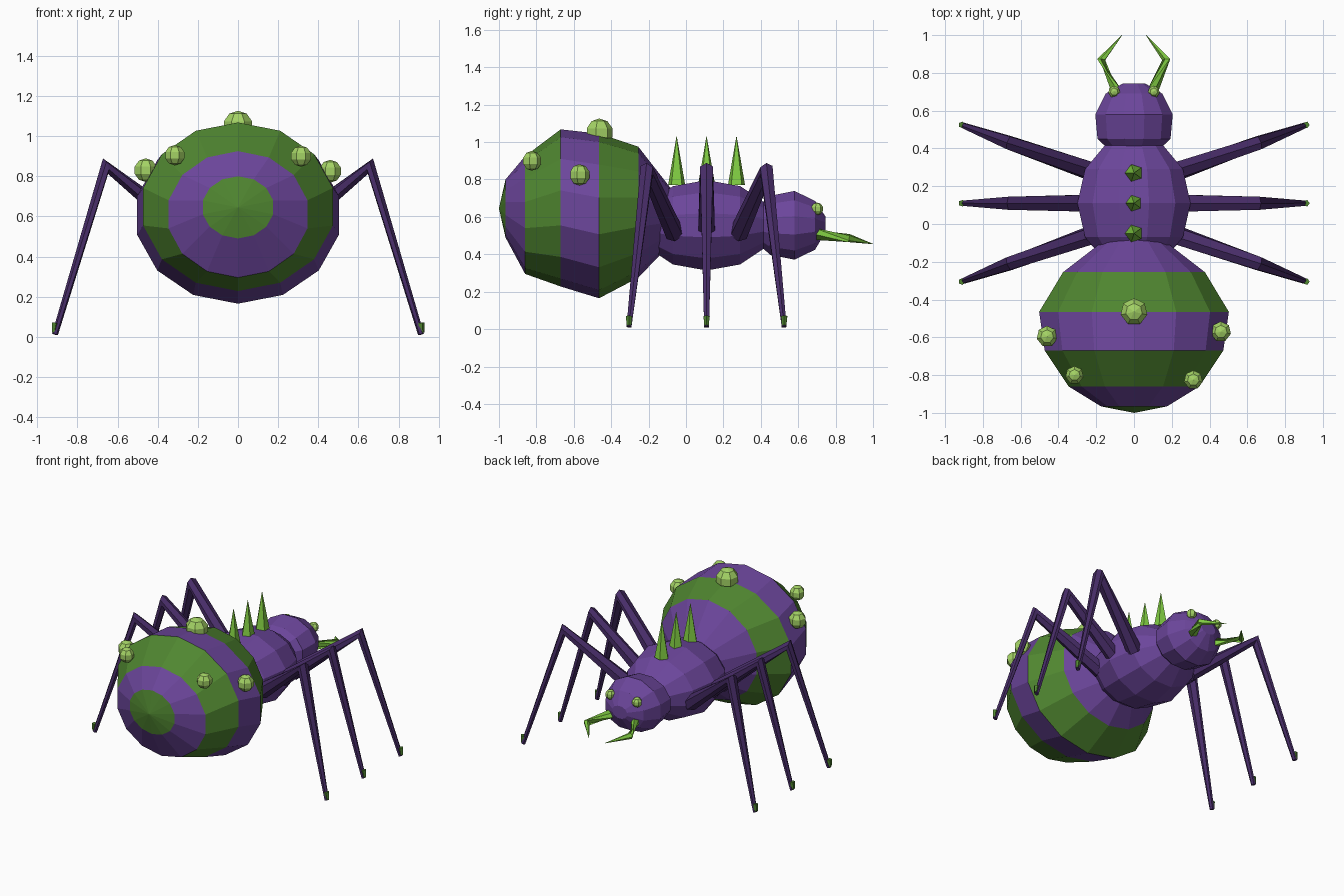
import bpy, bmesh, math
from mathutils import Vector, Matrix

cube = bpy.data.objects.get("Cube")
if cube:
    bpy.data.objects.remove(cube, do_unlink=True)


def material(name, rgb):
    m = bpy.data.materials.new(name)
    m.use_nodes = True
    m.diffuse_color = (*rgb, 1)
    m.node_tree.nodes["Principled BSDF"].inputs["Base Color"].default_value = (*rgb, 1)
    return m


PURPLE = material("purple", (0.15, 0.061, 0.33))
DARK = material("dark purple", (0.065, 0.026, 0.14))
GREEN = material("green", (0.08, 0.24, 0.03))
LIME = material("lime", (0.22, 0.61, 0.055))
PALE = material("pale green", (0.37, 0.65, 0.13))


def finish(name, bm, *mats):
    bmesh.ops.recalc_face_normals(bm, faces=bm.faces)
    mesh = bpy.data.meshes.new(name)
    bm.to_mesh(mesh)
    bm.free()
    for m in mats:
        mesh.materials.append(m)
    ob = bpy.data.objects.new(name, mesh)
    bpy.context.collection.objects.link(ob)
    return ob


def bridge(bm, rings, banded=False):
    """Join successive vertex loops with quads and cap both ends."""
    n = len(rings[0])
    for k, (a, b) in enumerate(zip(rings, rings[1:])):
        for i in range(n):
            j = (i + 1) % n
            f = bm.faces.new((a[i], a[j], b[j], b[i]))
            f.material_index = (k + 1) % 2 if banded else 0
    bm.faces.new(rings[0])
    bm.faces.new(rings[-1])


def body(name, profile, sides, turn, mats):
    """Elliptical rings along y; each entry is y, centre z, x radius, z radius."""
    bm = bmesh.new()
    rings = []
    for y, z, rx, rz in profile:
        angles = [math.tau * (i + turn) / sides for i in range(sides)]
        rings.append([bm.verts.new((rx * math.sin(a), y, z + rz * math.cos(a))) for a in angles])
    bridge(bm, rings, len(mats) > 1)
    bmesh.ops.remove_doubles(bm, verts=bm.verts, dist=0.0005)
    return finish(name, bm, *mats)


def tube(name, path, radii, sides, mat):
    """Tapered limb through a few points, with mitred joints."""
    bm = bmesh.new()
    pts = [Vector(p) for p in path]
    rings = []
    for i, (p, r) in enumerate(zip(pts, radii)):
        ahead = (pts[min(i + 1, len(pts) - 1)] - p).normalized()
        behind = (p - pts[max(i - 1, 0)]).normalized()
        t = (ahead + behind).normalized()
        u = t.cross(Vector((0, 1, 0.01))).normalized()
        v = t.cross(u)
        rings.append([bm.verts.new(p + r * (u * math.cos(a) + v * math.sin(a)))
                      for a in [math.tau * k / sides for k in range(sides)]])
    bridge(bm, rings)
    return finish(name, bm, mat)


def bump(name, pos, r, mat):
    bm = bmesh.new()
    bmesh.ops.create_uvsphere(bm, u_segments=7, v_segments=5, radius=r,
                              matrix=Matrix.Translation(pos))
    return finish(name, bm, mat)


# Striped abdomen
body("abdomen", [(-1.0, 0.645, 0.0004, 0.0004), (-0.965, 0.645, 0.18, 0.155),
                 (-0.86, 0.61, 0.355, 0.315), (-0.67, 0.648, 0.485, 0.42),
                 (-0.465, 0.605, 0.515, 0.44), (-0.255, 0.625, 0.385, 0.35),
                 (-0.04, 0.6, 0.1, 0.1)], 14, 0, [GREEN, PURPLE]).data
abdomen = bpy.data.objects["abdomen"].data
for f in abdomen.polygons:  # green tail cap, then alternating bands
    band = sum(f.center.y > y for y in (-0.965, -0.86, -0.67, -0.465, -0.255))
    f.material_index = band % 2

# Thorax: six-step ellipsoid
thorax = []
for k in range(7):
    a = math.pi * k / 6
    s = max(math.sin(a), 0.001)
    thorax.append((0.11 - 0.36 * math.cos(a), 0.555, 0.31 * s, 0.25 * s))
body("thorax", thorax, 12, 0.5, [PURPLE])

# Head
body("head", [(0.37, 0.555, 0.11, 0.09), (0.45, 0.555, 0.2, 0.163),
              (0.58, 0.555, 0.212, 0.19), (0.69, 0.555, 0.155, 0.135),
              (0.745, 0.56, 0.06, 0.045)], 12, 0.5, [PURPLE])

# Back spikes
for i, y in enumerate((-0.05, 0.11, 0.27)):
    tube(f"back_spike_{i + 1}", [(0, y, 0.77), (0, y, 1.03)], [0.048, 0.001], 5, LIME)

# Paired parts
for side, s in (("left", 1), ("right", -1)):
    for row, d in (("front", 1), ("middle", 0), ("rear", -1)):
        hip = (0.23 * s, 0.11 + 0.17 * d, 0.51)
        knee = (0.66 * s, 0.11 + 0.32 * d, 0.85)
        foot = (0.912 * s, 0.11 + 0.415 * d, 0.012)
        tube(f"{row}_{side}_leg", [hip, knee, foot], [0.052, 0.04, 0.015], 6, DARK)
        tube(f"{row}_{side}_claw", [(0.912 * s, foot[1], 0.07), (0.918 * s, foot[1], 0.02)],
             [0.018, 0.012], 5, GREEN)
    tube(f"{side}_mandible", [(0.085 * s, 0.68, 0.51), (0.172 * s, 0.87, 0.487),
                              (0.063 * s, 1.0, 0.455)], [0.034, 0.023, 0.001], 5, LIME)
    bump(f"{side}_eye", (0.105 * s, 0.7, 0.643), 0.034, PALE)

# Warts on the abdomen
bump("top_wart", (0, -0.465, 1.05), 0.076, PALE)
bump("left_side_wart", (0.46, -0.57, 0.825), 0.057, PALE)
bump("right_side_wart", (-0.46, -0.595, 0.83), 0.059, PALE)
bump("left_rear_wart", (0.314, -0.825, 0.9), 0.053, PALE)
bump("right_rear_wart", (-0.315, -0.8, 0.905), 0.051, PALE)
